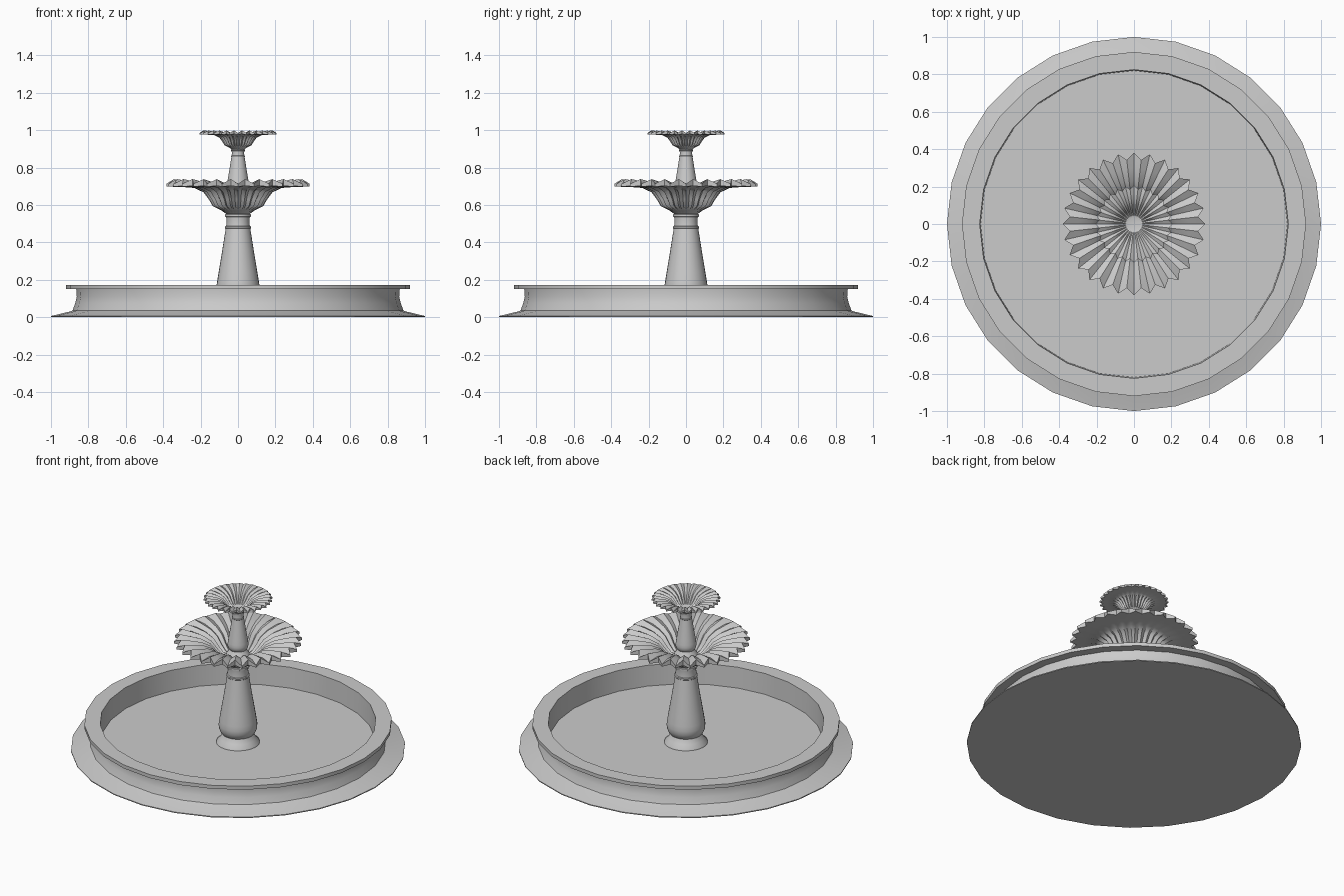
import bpy, bmesh, math

if "Cube" in bpy.data.objects:
    bpy.data.objects.remove(bpy.data.objects["Cube"])

SIDES = 28


def lathe(name, profile, segments, smooth_angle=35):
    """Spin (radius, z[, odd_radius, odd_z]) points; odd segments may use their own radius and height."""
    bm = bmesh.new()
    rings = []
    for p in profile:
        even, odd = p[:2], (p[2:] if len(p) == 4 else p[:2])
        if p[0] == 0:
            rings.append([bm.verts.new((0, 0, p[1]))] * segments)
            continue
        ring = []
        for i in range(segments):
            r, z = odd if i % 2 else even
            a = 2 * math.pi * i / segments
            ring.append(bm.verts.new((r * math.cos(a), r * math.sin(a), z)))
        rings.append(ring)
    for low, high in zip(rings, rings[1:]):
        for i in range(segments):
            j = (i + 1) % segments
            quad = list(dict.fromkeys((low[i], low[j], high[j], high[i])))
            bm.faces.new(quad)
    bmesh.ops.recalc_face_normals(bm, faces=bm.faces)
    mesh = bpy.data.meshes.new(name)
    bm.to_mesh(mesh)
    bm.free()
    obj = bpy.data.objects.new(name, mesh)
    bpy.context.collection.objects.link(obj)
    bpy.ops.object.select_all(action='DESELECT')
    obj.select_set(True)
    bpy.context.view_layer.objects.active = obj
    bpy.ops.object.shade_smooth_by_angle(angle=math.radians(smooth_angle))
    return obj


# Round pool with a sloping foot and an overhanging rim
lathe("basin", [
    (0, 0), (1.0, 0), (1.0, 0.006), (0.90, 0.03), (0.885, 0.035),
    (0.87, 0.075), (0.862, 0.11), (0.865, 0.15), (0.92, 0.15),
    (0.92, 0.173), (0.825, 0.173), (0.82, 0.038), (0, 0.038)], SIDES)

# Column: flared foot, bulb, tapering shaft and ringed neck
COLUMN = [
    (0, 0), (0.13, 0), (0.128, 0.008), (0.108, 0.03), (0.095, 0.06),
    (0.105, 0.072), (0.114, 0.095), (0.116, 0.12), (0.112, 0.15),
    (0.104, 0.20), (0.084, 0.32), (0.066, 0.435), (0.069, 0.438),
    (0.069, 0.447), (0.063, 0.45), (0.061, 0.475), (0.063, 0.497),
    (0.069, 0.50), (0.069, 0.511), (0.062, 0.515), (0, 0.515)]

# Fluted bowl: underside, toothed edge, corrugated inside and throat
BOWL = [
    (0, 0.513), (0.062, 0.513), (0.085, 0.53, 0.08, 0.53),
    (0.135, 0.555, 0.122, 0.56), (0.155, 0.59, 0.14, 0.595),
    (0.185, 0.63, 0.17, 0.638), (0.235, 0.653, 0.22, 0.66),
    (0.30, 0.658, 0.29, 0.664), (0.382, 0.66, 0.345, 0.664),
    (0.382, 0.675, 0.345, 0.70), (0.30, 0.676, 0.29, 0.69),
    (0.235, 0.662, 0.22, 0.674), (0.18, 0.635, 0.165, 0.645),
    (0.145, 0.595, 0.13, 0.602), (0.11, 0.565, 0.10, 0.57),
    (0.06, 0.555), (0, 0.555)]

# Two tiers, the upper one a reduced copy standing inside the lower bowl
for tier, size, base in (("lower", 1.0, 0.038), ("upper", 0.54, 0.62)):
    # The upper foot reaches down to the lower bowl's floor
    for part, profile, n in (("column", COLUMN, SIDES), ("bowl", BOWL, SIDES * 2)):
        pts = [tuple(v * size + (base if k % 2 else 0) for k, v in enumerate(p))
               for p in profile]
        if tier == "upper" and part == "column":
            pts[0:1] = [(0, 0.59), (pts[1][0], 0.59)]
        lathe(f"{tier}_{part}", pts, n, 40)
